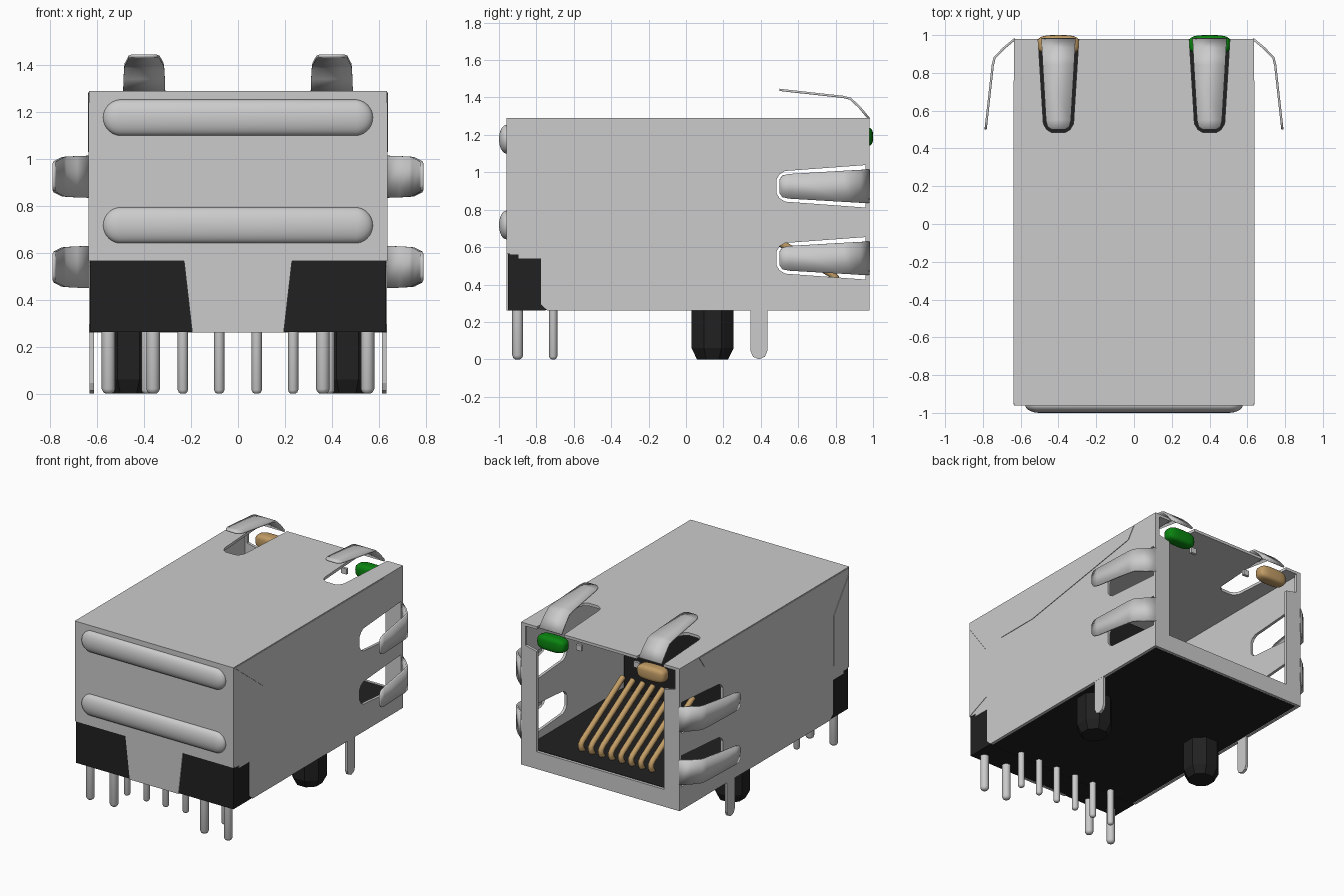
import bpy, bmesh, math
from mathutils import Vector, Matrix

if "Cube" in bpy.data.objects:
    bpy.data.objects.remove(bpy.data.objects["Cube"])


def material(name, rgb):
    m = bpy.data.materials.new(name)
    m.diffuse_color = (*rgb, 1)
    m.use_nodes = True
    m.node_tree.nodes["Principled BSDF"].inputs["Base Color"].default_value = m.diffuse_color
    return m


STEEL = material("steel grey", (0.6, 0.6, 0.6))
BLACK = material("black plastic", (0.015, 0.015, 0.015))
GOLD = material("gold contact", (0.53, 0.33, 0.13))
AMBER = material("amber lamp", (0.53, 0.33, 0.13))
GREEN = material("green lamp", (0.003, 0.23, 0.005))


def finish(name, bm, mat, smooth=False):
    bmesh.ops.recalc_face_normals(bm, faces=bm.faces)
    me = bpy.data.meshes.new(name)
    bm.to_mesh(me)
    bm.free()
    me.materials.append(mat)
    ob = bpy.data.objects.new(name, me)
    bpy.context.collection.objects.link(ob)
    if smooth:
        bpy.ops.object.select_all(action='DESELECT')
        ob.select_set(True)
        bpy.context.view_layer.objects.active = ob
        bpy.ops.object.shade_smooth_by_angle(angle=math.radians(40))
    return ob


def prism(name, pts, axis, a, b, mat):
    """Extrude a flat outline along an axis from a to b."""
    place = {'x': lambda p, d: (d, p[0], p[1]),
             'y': lambda p, d: (p[0], d, p[1]),
             'z': lambda p, d: (p[0], p[1], d)}[axis]
    bm = bmesh.new()
    lo = [bm.verts.new(place(p, a)) for p in pts]
    hi = [bm.verts.new(place(p, b)) for p in pts]
    bm.faces.new(lo)
    bm.faces.new(hi)
    n = len(pts)
    for i in range(n):
        j = (i + 1) % n
        bm.faces.new((lo[i], lo[j], hi[j], hi[i]))
    return finish(name, bm, mat)


def box(name, x0, x1, y0, y1, z0, z1, mat):
    return prism(name, [(x0, y0), (x1, y0), (x1, y1), (x0, y1)], 'z', z0, z1, mat)


def slot(c, wide, narrow):
    """Tapered U notch, as (y, offset) pairs from the + side to the - side."""
    half = [(0.98, wide), (0.53, narrow + 0.008), (0.50, narrow - 0.01), (0.485, narrow - 0.035)]
    return [(y, c + w) for y, w in half] + [(y, c - w) for y, w in reversed(half)]


T = 0.02          # sheet thickness
W = 0.635         # half width of the shell
SLOT_Z = (0.925, 0.54)

# Shell: top sheet with two notches
top = [(-W, -0.96), (W, -0.96), (W, 0.98)]
for c in (0.4, -0.4):
    top += [(x, y) for y, x in slot(c, 0.108, 0.072)]
top.append((-W, 0.98))
prism("shell_top", top, 'z', 1.29 - T, 1.29, STEEL)

# Shell: side sheets, folded flaps and ground tabs
side = [(-0.94, 1.27), (0.98, 1.27)]
for c in SLOT_Z:
    side += slot(c, 0.115, 0.074)
side += [(0.98, 0.26), (-0.74, 0.26), (-0.775, 0.295), (-0.775, 0.54),
         (-0.895, 0.54), (-0.895, 0.56), (-0.94, 0.56)]
top_flap = [(-0.95, 1.285), (-0.62, 1.03), (-0.30, 1.03), (0.70, 1.2), (0.76, 1.285)]
front_flap = [(-0.955, 0.565), (-0.78, 0.64), (-0.78, 1.0), (-0.955, 1.24)]
tab = [(0.345, 0.28), (0.345, 0.045), (0.358, 0.014), (0.39, 0.0),
       (0.422, 0.014), (0.435, 0.045), (0.435, 0.28)]
for s, n in ((1, "right"), (-1, "left")):
    prism("shell_side_" + n, side, 'x', s * (W - T), s * W, STEEL)
    prism("top_flap_" + n, top_flap, 'x', s * (W - 0.005), s * (W + 0.004), STEEL)
    prism("front_flap_" + n, front_flap, 'x', s * (W - 0.005), s * (W + 0.003), STEEL)
    prism("ground_tab_" + n, tab, 'x', s * (W - T), s * (W - 0.001), STEEL)

# Shell: front sheet with tapered tongue
front = [(0.195, 0.26), (0.23, 0.565), (W, 0.565), (W, 1.28)]
prism("shell_front", front + [(-x, z) for x, z in reversed(front)], 'y', -0.96, -0.94, STEEL)

# Shell: frame around the plug opening
frame = [(W, 0.26), (W, 1.28), (0.60, 1.28), (0.60, 1.13), (0.51, 1.11), (0.51, 0.385)]
prism("opening_frame", frame + [(-x, z) for x, z in reversed(frame)], 'y', 0.96, 0.98, STEEL)


# Spring fingers bent out of the notches
def finger(name, origin, out, across):
    o, out, across = Vector(origin), Vector(out), Vector(across)
    path = [(0.98, 0, 0.09), (0.93, 0.06, 0.088), (0.88, 0.108, 0.085), (0.84, 0.118, 0.083),
            (0.55, 0.15, 0.066), (0.515, 0.154, 0.058), (0.50, 0.156, 0.035)]
    bm = bmesh.new()
    rows = []
    for y, h, w in path:
        p = o + Vector((0, y, 0)) + out * h
        rows.append([bm.verts.new(p - across * w), bm.verts.new(p + across * w)])
    for a, b in zip(rows, rows[1:]):
        bm.faces.new((a[0], a[1], b[1], b[0]))
    ob = finish(name, bm, STEEL, True)
    m = ob.modifiers.new("thickness", 'SOLIDIFY')
    m.thickness = 0.012
    m.offset = 0


for s, n in ((1, "right"), (-1, "left")):
    finger("top_finger_" + n, (0.4 * s, 0, 1.285), (0, 0, 1), (1, 0, 0))
    for i, z in enumerate(SLOT_Z):
        finger(f"side_finger_{n}_{i}", (s * (W - 0.005), 0, z), (s, 0, 0), (0, 0, 1))

# Raised ribs on the front: stretched flattened spheres
for n, z in (("upper", 1.177), ("lower", 0.718)):
    bm = bmesh.new()
    bmesh.ops.create_uvsphere(bm, u_segments=32, v_segments=15, radius=0.077,
                              matrix=Matrix.Rotation(math.pi / 2, 4, 'Y'))
    for v in bm.verts:
        v.co.x += math.copysign(0.498, v.co.x)
        v.co.y = v.co.y * 0.52 - 0.96
        v.co.z += z
    finish("rib_" + n, bm, STEEL, True)

# Black insulator: floor, front block and inner block
box("housing_floor", -0.612, 0.612, -0.93, 0.955, 0.263, 0.385, BLACK)
box("housing_front", -0.63, 0.63, -0.953, -0.75, 0.262, 0.57, BLACK)
box("housing_inner", -0.6, 0.6, -0.93, -0.15, 0.38, 1.2, BLACK)


# Round posts with rounded or tapered lower ends
def post(name, x, y, rings, sides, mat, smooth, turn=0.0):
    bm = bmesh.new()
    prev = None
    for z, r in rings:
        ring = [bm.verts.new((x + r * math.cos(turn + 2 * math.pi * k / sides),
                              y + r * math.sin(turn + 2 * math.pi * k / sides), z))
                for k in range(sides)]
        if prev:
            for k in range(sides):
                j = (k + 1) % sides
                bm.faces.new((prev[k], prev[j], ring[j], ring[k]))
        else:
            bm.faces.new(ring)
        prev = ring
    bm.faces.new(prev)
    finish(name, bm, mat, smooth)


def pin(name, x, y, r):
    rings = [(0, r * 0.45), (r * 0.25, r * 0.8), (r * 0.7, r), (0.3, r)]
    post(name, x, y, rings, 16, STEEL, True)


for s, n in ((1, "right"), (-1, "left")):
    for i, x in enumerate((0.08, 0.235, 0.39)):
        pin(f"signal_pin_{n}_{i}", s * x, -0.71, 0.022)
    for i, x in enumerate((0.362, 0.552)):
        pin(f"lamp_pin_{n}_{i}", s * x, -0.90, 0.029)
    post("locating_peg_" + n, s * 0.467, 0.142,
         [(0, 0.09), (0.06, 0.122), (0.3, 0.122)], 8, BLACK, False, math.pi / 8)

# Eight sloping contact wires
for i in range(8):
    cu = bpy.data.curves.new("contact_wire", 'CURVE')
    cu.dimensions = '3D'
    cu.bevel_depth = 0.02
    cu.bevel_resolution = 2
    cu.use_fill_caps = True
    sp = cu.splines.new('POLY')
    path = [(0.32, 0.735), (0.78, 0.455), (0.80, 0.435), (0.80, 0.41), (0.78, 0.375)]
    sp.points.add(len(path) - 1)
    for p, (y, z) in zip(sp.points, path):
        p.co = ((i - 3.5) * 0.08, y, z, 1)
    cu.materials.append(GOLD)
    bpy.context.collection.objects.link(bpy.data.objects.new(f"contact_wire_{i}", cu))

# Indicator lamps with a domed outer face, and their small lead ends
for s, n, mat in ((1, "green", GREEN), (-1, "amber", AMBER)):
    bm = bmesh.new()
    bmesh.ops.create_uvsphere(bm, u_segments=32, v_segments=16, radius=1)
    for v in bm.verts:
        c = [math.copysign(abs(t) ** 0.6, t) for t in v.co]
        v.co = (s * 0.4 + c[0] * 0.112, 0.95 + c[1] * 0.05, 1.19 + c[2] * 0.052)
    finish("lamp_" + n, bm, mat, True)
    box("lamp_lead_" + n, s * 0.23 - 0.022, s * 0.23 + 0.022, 0.88, 0.90, 1.16, 1.20, STEEL)
